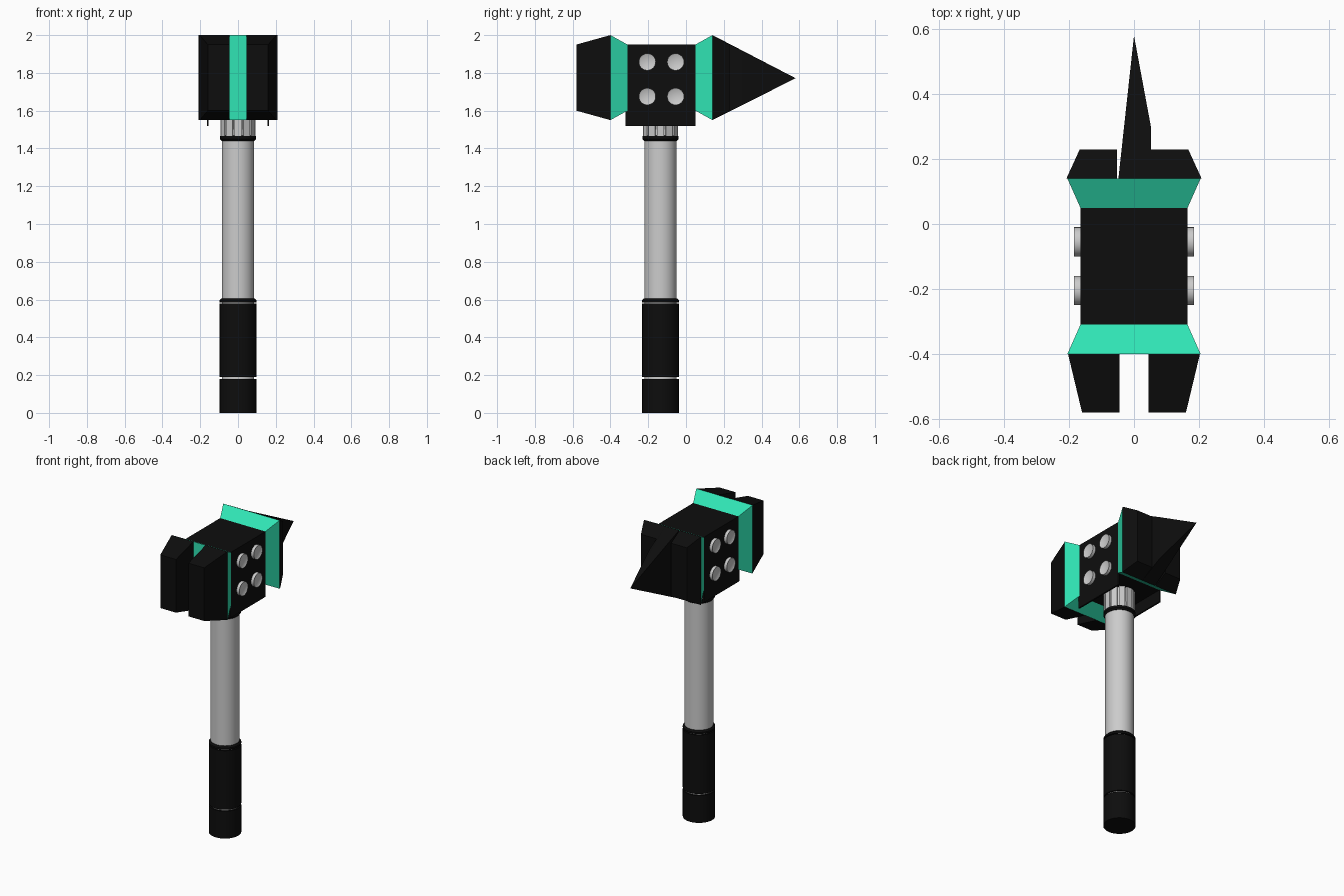
import bpy, bmesh, math
from mathutils import Vector, Matrix

if "Cube" in bpy.data.objects:
    bpy.data.objects.remove(bpy.data.objects["Cube"])

def material(name, col):
    m = bpy.data.materials.new(name)
    m.diffuse_color = (*col, 1)
    m.use_nodes = True
    m.node_tree.nodes["Principled BSDF"].inputs["Base Color"].default_value = m.diffuse_color
    return m

BLACK = material("black", (0.004, 0.004, 0.004))
GREEN = material("green", (0.03, 0.78, 0.46))
AXIS_Y = -0.135

def finish(name, bm, mat=None, smooth=False):
    bmesh.ops.recalc_face_normals(bm, faces=bm.faces)
    me = bpy.data.meshes.new(name)
    bm.to_mesh(me)
    bm.free()
    ob = bpy.data.objects.new(name, me)
    bpy.context.collection.objects.link(ob)
    if mat:
        me.materials.append(mat)
    if smooth:
        bpy.ops.object.select_all(action='DESELECT')
        bpy.context.view_layer.objects.active = ob
        ob.select_set(True)
        bpy.ops.object.shade_smooth_by_angle(angle=math.radians(35))
    return ob

def frustum(name, y0, x0, z0, y1, x1, z1, mat):
    """Block between two rectangles (x range, z range) at y0 and y1."""
    bm = bmesh.new()
    for y, xs, zs in ((y0, x0, z0), (y1, x1, z1)):
        for x in xs:
            for z in zs:
                bm.verts.new((x, y, z))
    bmesh.ops.convex_hull(bm, input=bm.verts)
    bmesh.ops.dissolve_limit(bm, angle_limit=0.01, verts=bm.verts, edges=bm.edges)
    return finish(name, bm, mat)

def lathe(name, profile, mat=None, n=32):
    """Closed solid of revolution about the handle axis."""
    bm = bmesh.new()
    rings = [[bm.verts.new((r * math.cos(math.tau * i / n),
                            AXIS_Y + r * math.sin(math.tau * i / n), z))
              for i in range(n)] for r, z in profile]
    for a, b in zip(rings, rings[1:]):
        for i in range(n):
            j = (i + 1) % n
            bm.faces.new((a[i], a[j], b[j], b[i]))
    bm.faces.new(rings[0])
    bm.faces.new(rings[-1])
    return finish(name, bm, mat, True)

# Handle: shaft, three grip sections with thin gaps, collar
lathe("shaft", [(0.086, 0.02), (0.086, 1.50)])
lathe("pommel", [(0.097, 0), (0.097, 0.18)], BLACK)
lathe("grip", [(0.097, 0.19), (0.097, 0.578)], BLACK)
lathe("grip_ring", [(0.097, 0.585), (0.097, 0.596), (0.088, 0.606)], BLACK)
lathe("collar", [(0.088, 1.44), (0.096, 1.45), (0.096, 1.465), (0.09, 1.468)], BLACK)

# Fluted neck below the head
bm = bmesh.new()
bottom = []
for k in range(12):
    for off, r in ((-0.2, 0.094), (0.2, 0.094), (0.22, 0.08), (0.3, 0.08)):
        a = math.tau * k / 12 + off
        bottom.append(bm.verts.new((r * math.cos(a), AXIS_Y + r * math.sin(a), 1.466)))
face = bm.faces.new(bottom)
ext = bmesh.ops.extrude_face_region(bm, geom=[face])
for v in ext['geom']:
    if isinstance(v, bmesh.types.BMVert):
        v.co.z = 1.61
finish("fluted_neck", bm)

# Head core with side plates hanging lower
frustum("head_core", -0.31, (-0.16, 0.16), (1.6, 1.95),
        0.05, (-0.16, 0.16), (1.6, 1.95), BLACK)
for s in (-1, 1):
    xs = (s * 0.155, s * 0.165)
    frustum("side_plate", -0.32, xs, (1.52, 1.95), 0.05, xs, (1.52, 1.95), BLACK)

# Green flared bands
for y0, y1 in ((0.05, 0.14), (-0.31, -0.40)):
    frustum("flared_band", y0, (-0.165, 0.165), (1.6, 1.95),
            y1, (-0.205, 0.205), (1.55, 2.0), GREEN)

# Split striking face and the cheeks beside the spike
for s in (-1, 1):
    frustum("striking_prong", -0.40, (s * 0.045, s * 0.203), (1.55, 2.0),
            -0.58, (s * 0.045, s * 0.16), (1.6, 1.95), BLACK)
    frustum("spike_cheek", 0.14, (s * 0.052, s * 0.208), (1.55, 2.0),
            0.23, (s * 0.052, s * 0.167), (1.6, 1.95), BLACK)

# Spike, one flank straight and the other stepped
bm = bmesh.new()
for p in [(x, 0.14, z) for x in (-0.048, 0.052) for z in (1.55, 2.0)] + \
         [(0.052, 0.30, 1.63), (0.052, 0.30, 1.915), (0, 0.58, 1.772)]:
    bm.verts.new(p)
bmesh.ops.convex_hull(bm, input=bm.verts)
finish("spike", bm, BLACK)

# Bolts with a rim and recessed cap
for s in (-1, 1):
    for y in (-0.205, -0.055):
        for z in (1.675, 1.858):
            bm = bmesh.new()
            bmesh.ops.create_cone(bm, cap_ends=True, segments=24, radius1=0.045,
                                  radius2=0.045, depth=0.045)
            cap = [f for f in bm.faces if f.normal.z > 0.9]
            bmesh.ops.inset_region(bm, faces=cap, thickness=0.008)
            bmesh.ops.translate(bm, verts=cap[0].verts, vec=(0, 0, -0.005))
            bmesh.ops.transform(bm, verts=bm.verts,
                                matrix=Matrix.Translation((s * 0.1625, y, z)) @
                                Matrix.Rotation(s * math.pi / 2, 4, 'Y'))
            finish("bolt", bm, None, True)
